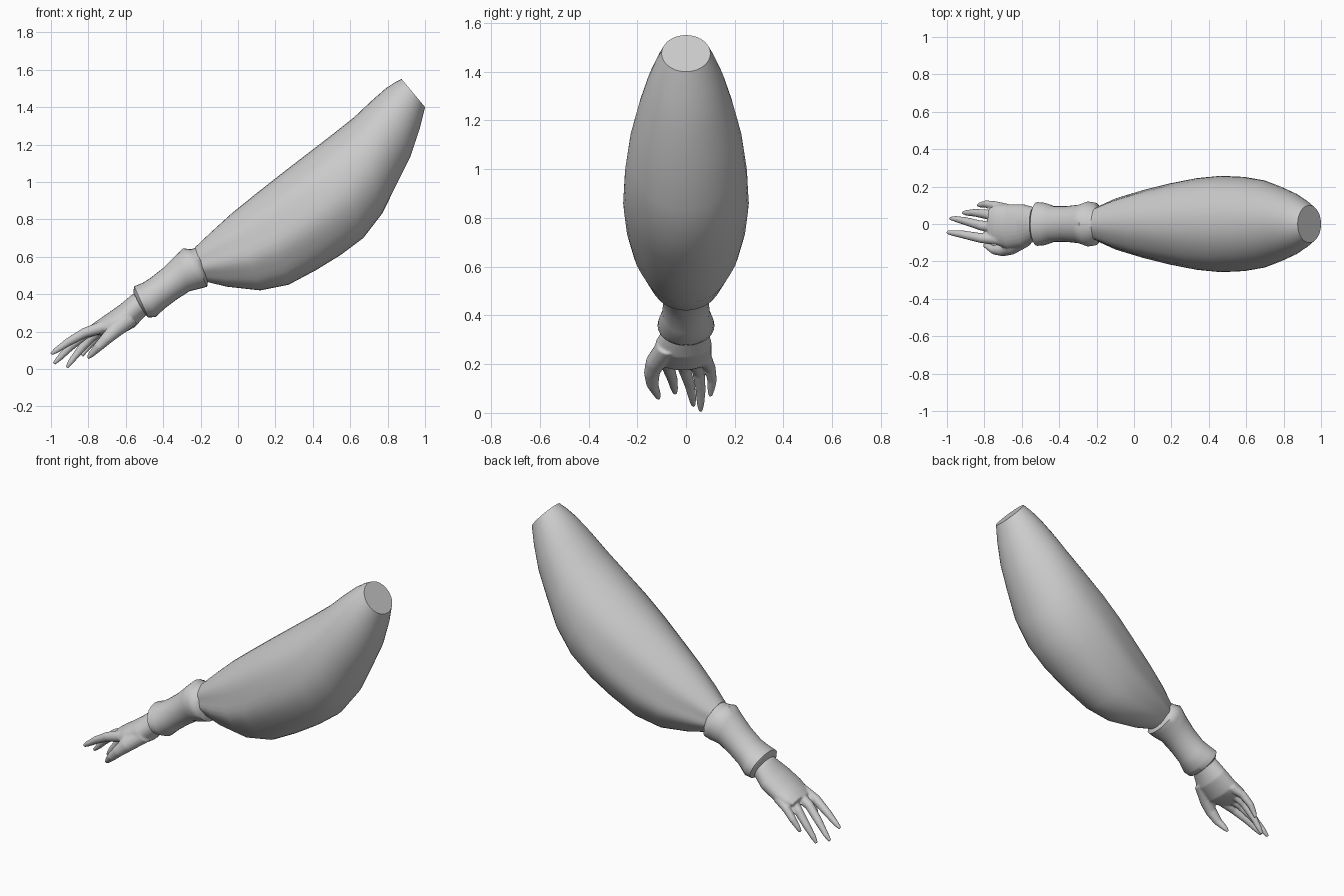
import bpy, bmesh
from math import sin, cos, pi, radians, hypot


def loft(bm, sections, n=28, fold=0.0):
    """Skin elliptical rings: (top x, top z, bottom x, bottom z, half width, centre y)."""
    rings = []
    for i, (tx, tz, bx, bz, hw, yc) in enumerate(sections):
        fade = fold * max(0, 1 - i / 7)
        ring = []
        for k in range(n):
            a = 2 * pi * k / n
            s = 1 + fade * (cos(7 * a) - 1) * sin(a) ** 2
            u, v = cos(a) * s, sin(a) * s
            ring.append(bm.verts.new(((tx + bx) / 2 + (tx - bx) / 2 * u, yc + hw * v,
                                      (tz + bz) / 2 + (tz - bz) / 2 * u)))
        rings.append(ring)
    for r, q in zip(rings, rings[1:]):
        for k in range(n):
            j = (k + 1) % n
            bm.faces.new((r[k], r[j], q[j], q[k]))
    bm.faces.new(rings[0])
    bm.faces.new(rings[-1])


def finger(bm, path):
    """Tapered tube along (x, y, z, radius) points."""
    secs = []
    for i, (x, y, z, r) in enumerate(path):
        a, b = path[max(i - 1, 0)], path[min(i + 1, len(path) - 1)]
        dx, dz = b[0] - a[0], b[2] - a[2]
        d = hypot(dx, dz)
        px, pz = dz / d * r, -dx / d * r
        secs.append((x + px, z + pz, x - px, z - pz, r, y))
    loft(bm, secs, 14)


def finish(bm, name, angle=50):
    bmesh.ops.recalc_face_normals(bm, faces=bm.faces)
    me = bpy.data.meshes.new(name)
    bm.to_mesh(me)
    bm.free()
    ob = bpy.data.objects.new(name, me)
    bpy.context.collection.objects.link(ob)
    bpy.ops.object.select_all(action='DESELECT')
    ob.select_set(True)
    bpy.context.view_layer.objects.active = ob
    bpy.ops.object.shade_smooth_by_angle(angle=radians(angle))
    return ob


# Puffed sleeve, gathered at the wrist end
bm = bmesh.new()
loft(bm, [(-.23, .65, -.165, .465, .095, 0), (-.14, .735, -.06, .44, .14, 0),
          (-.03, .835, .12, .42, .185, 0), (.10, .94, .27, .45, .22, 0),
          (.24, 1.05, .42, .53, .248, 0), (.37, 1.15, .55, .61, .26, 0),
          (.50, 1.25, .67, .70, .253, 0), (.62, 1.345, .77, .83, .233, 0),
          (.71, 1.43, .85, .99, .20, 0), (.79, 1.50, .92, 1.13, .165, 0),
          (.84, 1.533, .97, 1.28, .13, 0), (.875, 1.55, 1.0, 1.40, .10, 0)],
     42, .04)
finish(bm, "puffed_sleeve")

# Fitted cuff with a raised band at each end
bm = bmesh.new()
loft(bm, [(-.215, .65, -.16, .475, .085, 0), (-.255, .64, -.165, .44, .115, 0),
          (-.293, .645, -.20, .43, .12, 0), (-.33, .61, -.26, .415, .103, 0),
          (-.40, .54, -.33, .37, .095, 0), (-.47, .485, -.39, .325, .096, 0),
          (-.51, .46, -.44, .278, .113, 0), (-.555, .442, -.48, .275, .117, 0),
          (-.56, .41, -.505, .30, .095, 0)])
finish(bm, "cuff")

# Hand: palm, thumb and four fingers fused into one skin
bm = bmesh.new()
loft(bm, [(-.50, .43, -.45, .33, .08, 0), (-.57, .395, -.50, .28, .09, 0),
          (-.63, .345, -.55, .225, .115, -.01), (-.70, .295, -.64, .175, .12, -.015),
          (-.755, .258, -.71, .175, .108, -.005), (-.785, .235, -.765, .185, .085, 0)])
finger(bm, [(-.57, -.07, .28, .05), (-.65, -.12, .215, .044), (-.70, -.14, .165, .033),
            (-.75, -.138, .115, .025), (-.785, -.12, .078, .017), (-.803, -.113, .058, .009)])
finger(bm, [(-.72, -.08, .225, .034), (-.82, -.075, .193, .027), (-.91, -.057, .142, .022),
            (-.97, -.048, .10, .016), (-1.0, -.045, .08, .009)])
finger(bm, [(-.72, -.02, .23, .034), (-.82, -.008, .185, .027), (-.90, .015, .115, .022),
            (-.955, .027, .058, .016), (-.985, .03, .028, .009)])
finger(bm, [(-.71, .035, .225, .033), (-.79, .052, .165, .026), (-.85, .06, .095, .021),
            (-.893, .06, .04, .016), (-.915, .06, .008, .009)])
finger(bm, [(-.67, .075, .225, .032), (-.74, .098, .185, .024), (-.79, .107, .135, .02),
            (-.82, .103, .095, .015), (-.835, .10, .07, .009)])
hand = finish(bm, "hand")
rm = hand.modifiers.new("fuse", 'REMESH')
rm.mode = 'VOXEL'
rm.voxel_size = .006
rm.use_smooth_shade = True
sm = hand.modifiers.new("soften", 'SMOOTH')
sm.factor = .5
sm.iterations = 4
